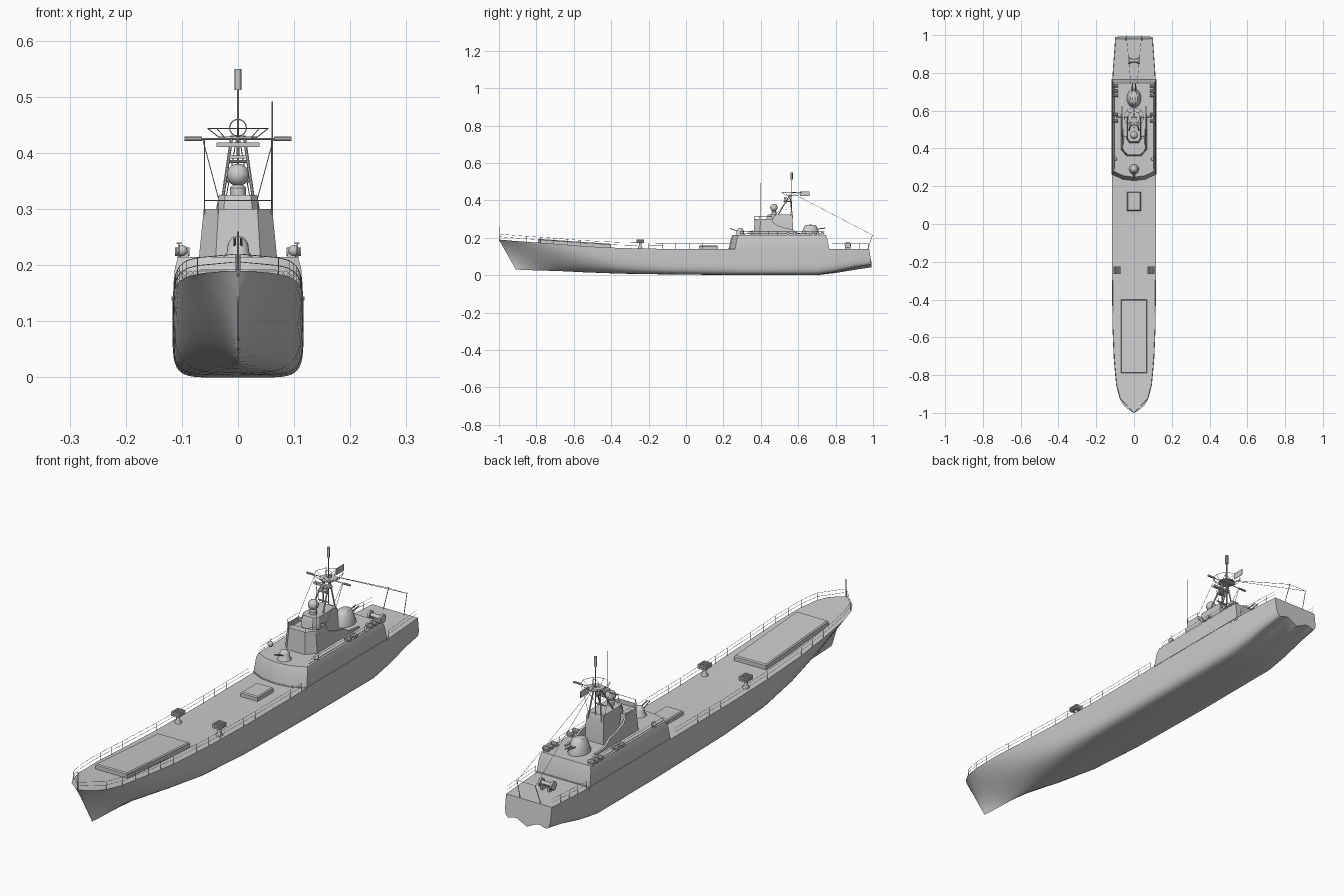
import bpy, bmesh, math
from mathutils import Vector

cube = bpy.data.objects.get("Cube")
if cube:
    bpy.data.objects.remove(cube, do_unlink=True)


def finish(name, bm, angle=30):
    bmesh.ops.recalc_face_normals(bm, faces=bm.faces)
    mesh = bpy.data.meshes.new(name)
    bm.to_mesh(mesh)
    bm.free()
    ob = bpy.data.objects.new(name, mesh)
    bpy.context.collection.objects.link(ob)
    bpy.ops.object.select_all(action='DESELECT')
    ob.select_set(True)
    bpy.context.view_layer.objects.active = ob
    bpy.ops.object.shade_smooth_by_angle(angle=math.radians(angle))
    return ob


def add_loft(bm, rings):
    loops = [[bm.verts.new(p) for p in ring] for ring in rings]
    n = len(loops[0])
    for a, b in zip(loops, loops[1:]):
        for i in range(n):
            j = (i + 1) % n
            bm.faces.new((a[i], a[j], b[j], b[i]))
    return bm.faces.new(loops[0]), bm.faces.new(loops[-1])


def add_rod(bm, a, b, r, r2=None, sides=8):
    a, b = Vector(a), Vector(b)
    rot = (b - a).to_track_quat('Z', 'Y')
    r2 = r if r2 is None else r2
    add_loft(bm, [[p + rot @ Vector((rad * math.cos(t), rad * math.sin(t), 0))
                   for t in (math.tau * k / sides for k in range(sides))]
                  for p, rad in ((a, r), (b, r2))])


def add_box(bm, c, size):
    x, y, z = (s / 2 for s in size)
    add_loft(bm, [[(c[0] + i * x, c[1] + j * y, c[2] + k * z)
                   for i, j in ((-1, -1), (1, -1), (1, 1), (-1, 1))] for k in (-1, 1)])


def rods(name, pairs, r, sides=8):
    bm = bmesh.new()
    for a, b in pairs:
        add_rod(bm, a, b, r, sides=sides)
    return finish(name, bm)


def turned(name, at, profile, stretch=1, sides=20):
    """Lathe a (radius, height) profile around a vertical axis."""
    bm = bmesh.new()
    add_loft(bm, [[(at[0] + r * math.cos(t), at[1] + stretch * r * math.sin(t), at[2] + h)
                   for t in (math.tau * k / sides for k in range(sides))] for r, h in profile])
    return finish(name, bm, 40)


def ball(name, at, r):
    return turned(name, at, [(r * math.sin(a) + 1e-5, -r * math.cos(a))
                             for a in (math.pi * k / 10 for k in range(11))], sides=16)


def mirrored(half):
    return half + [(-x, y) for x, y in reversed(half) if x]


# Hull stations: y, half width, deck height, keel height, fullness
stations = [
    (-1, .002, .19, .03, 1), (-.985, .025, .189, .03, .8), (-.96, .055, .187, .028, .8),
    (-.92, .078, .183, .027, .85), (-.85, .095, .178, .025, 1), (-.72, .107, .169, .022, 1.4),
    (-.55, .114, .155, .015, 2.2), (-.35, .116, .145, .008, 4), (-.1, .117, .14, .004, 6),
    (.3, .117, .14, 0, 7), (.7, .117, .14, 0, 7), (.8, .113, .14, .012, 6),
    (.9, .106, .14, .03, 5), (.98, .1, .14, .042, 5)]


def edge(y, lift=0, side=1, inset=.003):
    """Point on the deck edge at y."""
    for a, b in zip(stations, stations[1:]):
        if y <= b[0]:
            break
    f = (y - a[0]) / (b[0] - a[0])
    w, z = (a[i] + f * (b[i] - a[i]) for i in (1, 2))
    return Vector((side * max(w - inset, 0), y, z + lift))


# Hull with raked stem, flared bow and tunnelled stern
rings = []
for y, w, zd, zk, n in stations:
    half = []
    for k in range(13):
        a = math.pi / 2 * k / 12
        x, low = w * math.sin(a) ** (2 / n), max(math.cos(a), 0) ** (2 / n)
        stern = min(max((y - .75) / .2, 0), 1)
        z = zd - (zd - zk) * low + .022 * stern * low * math.sin(math.pi * x / w) ** 2
        shift = .09 * max(0, -.5 - y) / .5 + .013 * stern
        half.append((x, y + shift * low, z))
    rings.append(half + [(-x, yy, z) for x, yy, z in reversed(half[1:])])
bm = bmesh.new()
add_loft(bm, rings)
finish("hull", bm, 35)

# Cargo hatches
for name, y0, y1, w, h in (("bow_hatch", -.79, -.4, .07, .02), ("midship_hatch", .07, .17, .037, .018)):
    bm = bmesh.new()
    add_loft(bm, [[(s * (w - inn), y, edge(y).z + up)
                   for s, y in ((-1, y0 + inn), (1, y0 + inn), (1, y1 - inn), (-1, y1 - inn))]
                  for inn, up in ((0, -.01), (0, h - .004), (.004, h))])
    finish(name, bm)

# Lower deckhouse, full beam with a bowed front and sloping back
plan = mirrored([(0, .235), (.06, .242), (.116, .268), (.116, .76)])
bm = bmesh.new()
add_loft(bm, [[(x * sx, .5 + (y - .5) * sy, z) for x, y in plan]
              for z, sx, sy in ((.13, 1, 1.03), (.145, 1, 1.02), (.195, .97, .98), (.215, .92, .95))])
finish("lower_deckhouse", bm)
bm = bmesh.new()
add_loft(bm, [[(x * 1.02, .5 + (y - .5) * 1.025, z) for x, y in plan] for z in (.137, .144)])
finish("deckhouse_ledge", bm)

# Bridge with chamfered front and sunken open top
front = mirrored([(.04, .36), (.07, .395), (.07, .47)])
bm = bmesh.new()
top = add_loft(bm, [[(x * s, .42 + (y - .42) * s, z) for x, y in front]
                    for z, s in ((.21, 1), (.3, .87))])[1]
bmesh.ops.inset_region(bm, faces=[top], thickness=.004)
bmesh.ops.translate(bm, verts=top.verts, vec=(0, 0, -.018))
finish("bridge", bm)

# Side screens sweeping down to the after deck
sweep = [(.42, .21), (.42, .3), (.45, .297), (.48, .27), (.52, .255), (.57, .245), (.6, .225), (.66, .22), (.66, .21)]
for side, tag in ((1, "left"), (-1, "right")):
    bm = bmesh.new()
    add_loft(bm, [[(side * (x - (z - .21) * .1), y, z) for y, z in sweep] for x in (.062, .07)])
    finish(tag + "_side_screen", bm)

# Mast tower and its director platform
tower = mirrored([(.025, .43), (.038, .45), (.038, .57)])
bm = bmesh.new()
add_loft(bm, [[(x * s, .51 + (y - .51) * s, z) for x, y in tower]
              for z, s in ((.21, 1.05), (.305, 1), (.325, .9))])
finish("mast_tower", bm)
turned("director_pedestal", (0, .47, .32), [(.014, 0), (.014, .018), (.008, .024)])
ball("director_radome", (0, .47, .361), .02)

# Bridge rail
rail = [(-.06, .46), (-.06, .395), (-.036, .367), (.036, .367), (.06, .395), (.06, .46)]
pairs = [((*a, .315), (*b, .315)) for a, b in zip(rail, rail[1:])]
rods("bridge_rail", pairs + [((*p, .29), (*p, .315)) for p in rail], .0009, 4)

# Mast legs, pole and yards
legs = [((s * .03, y, .3), (s * .011, .555, .43)) for s in (-1, 1) for y in (.48, .57)]
legs += [((-x, .535, z), (x, .535, z)) for x, z in ((.024, .35), (.018, .385))]
rods("mast_legs", legs, .0028)
rods("mast_pole", [((0, .565, .3), (0, .565, .52))], .002)
rods("mast_top_aerial", [((0, .565, .512), (0, .565, .55))], .006, 12)
rods("yard", [((-.07, .565, .425), (.07, .565, .425))], .0015)
rods("yard_aerials", [((s * .064, .565, .425), (s * .095, .565, .425)) for s in (-1, 1)], .004)
bm = bmesh.new()
add_box(bm, (0, .53, .415), (.076, .012, .008))
add_box(bm, (0, .53, .393), (.03, .02, .006))
add_rod(bm, (0, .53, .39), (0, .53, .415), .003)
add_rod(bm, (0, .53, .393), (0, .565, .393), .003)
finish("navigation_radar", bm)

# Open platform at the masthead
corners = [Vector((math.cos(math.tau * k / 8), math.sin(math.tau * k / 8), 0)) for k in range(8)]
hub = Vector((0, .565, 0))
basket = []
for k, c in enumerate(corners):
    d = corners[(k + 1) % 8]
    up, base = Vector((0, 0, .444)), Vector((0, 0, .428))
    basket += [(hub + c * .054 + up, hub + d * .054 + up),
               (hub + c * .034 + base, hub + c * .054 + up)]
rods("masthead_basket", basket, .0009, 4)
turned("masthead_platform", (0, .565, .426), [(.034, 0), (.034, .003)], sides=8)
hoop = [hub + Vector((.015 * math.cos(k * math.pi / 8), 0, .445 + .015 * math.sin(k * math.pi / 8))) for k in range(17)]
rods("direction_finder_loop", list(zip(hoop, hoop[1:])), .001, 4)
bm = bmesh.new()
add_box(bm, (0, .635, .435), (.002, .05, .025))
finish("ensign", bm)

# Rigging, whip aerial and staffs
head = (0, .565, .44)
rig = [((s * .06, .565, .425), (s * .06, .46, .3)) for s in (-1, 1)]
rig += [(head, (s * .04, .995, .215)) for s in (-1, 1)]
rig += [((-.04, .995, .215), (.04, .995, .215)), ((.063, .565, .425), (.035, .56, .32)),
        ((-.063, .565, .425), (-.035, .56, .32)), (head, (0, .65, .445))]
rods("rigging", rig, .0008, 4)
rods("stern_posts", [((s * .045, .97, .135), (s * .04, .998, .216)) for s in (-1, 1)], .0014, 6)
rods("whip_aerial", [((.061, .4, .29), (.061, .4, .492))], .0012, 6)
rods("jackstaff", [((0, -.998, .18), (0, -.998, .26))], .0014, 6)

# Gun mounts: small forward, large aft
turned("forward_gun_house", (0, .29, .205), [(.031, 0), (.029, .006), (.02, .018), (.018, .034), (.011, .044), (.002, .047)])
rods("forward_gun_barrels", [((s * .006, .285, .232), (s * .006, .235, .25)) for s in (-1, 1)], .0022)
turned("aft_gun_house", (0, .665, .21), [(.038, 0), (.038, .008), (.026, .05), (.019, .058), (.002, .06)], 1.3)
rods("aft_gun_barrels", [((s * .007, .69, .245), (s * .007, .745, .252)) for s in (-1, 1)], .0025)

for side, tag in ((1, "left"), (-1, "right")):
    # Rocket launchers on pedestals
    spot = (side * .09, -.245, .14)
    turned(tag + "_launcher_pedestal", spot, [(.013, 0), (.013, .006), (.007, .016), (.007, .032)], sides=12)
    bm = bmesh.new()
    for i in range(4):
        for k in range(2):
            x, z = side * .09 + (i - 1.5) * .009, .177 + k * .009
            add_rod(bm, (x, -.265, z), (x, -.225, z), .0046)
    finish(tag + "_launcher_tubes", bm)

    # Searchlight
    x = side * .1
    turned(tag + "_searchlight_stand", (x, .345, .195), [(.007, 0), (.004, .02)], sides=10)
    ball(tag + "_searchlight", (x, .345, .226), .01)
    rods(tag + "_lamp_arm", [((x, .355, .2), (x + side * .006, .355, .24)),
                             ((x, .355, .24), (x + side * .01, .355, .24))], .0009, 4)

    # Life raft canisters
    bm = bmesh.new()
    for y in (.545, .58, .68, .705, .73):
        add_rod(bm, (side * .086, y, .224), (side * .112, y, .224), .008, sides=10)
        add_box(bm, (side * .098, y, .213), (.02, .012, .012))
    finish(tag + "_raft_canisters", bm)

    # Deck railings
    pairs = []
    for y0, y1, count in ((-.997, .235, 17), (.78, .975, 4)):
        ys = [y0 + (y1 - y0) * k / count for k in range(count + 1)]
        pairs += [(edge(y, -.002, side), edge(y, .03, side)) for y in ys]
        for lift in (.016, .03):
            pairs += [(edge(a, lift, side), edge(b, lift, side)) for a, b in zip(ys, ys[1:])]
    ys = [.29 + .05 * k for k in range(10)]
    pairs += [((side * .105, y, .205), (side * .105, y, .235)) for y in ys]
    pairs += [((side * .105, ys[0], z), (side * .105, ys[-1], z)) for z in (.222, .235)]
    rods(tag + "_railing", pairs, .0007, 4)

# Stern winch
bm = bmesh.new()
add_rod(bm, (-.026, .865, .162), (.026, .865, .162), .009, sides=12)
for s in (-1, 1):
    add_rod(bm, (s * .022, .865, .162), (s * .03, .865, .162), .017, sides=14)
    add_box(bm, (s * .016, .865, .148), (.008, .03, .02))
finish("stern_winch", bm)
